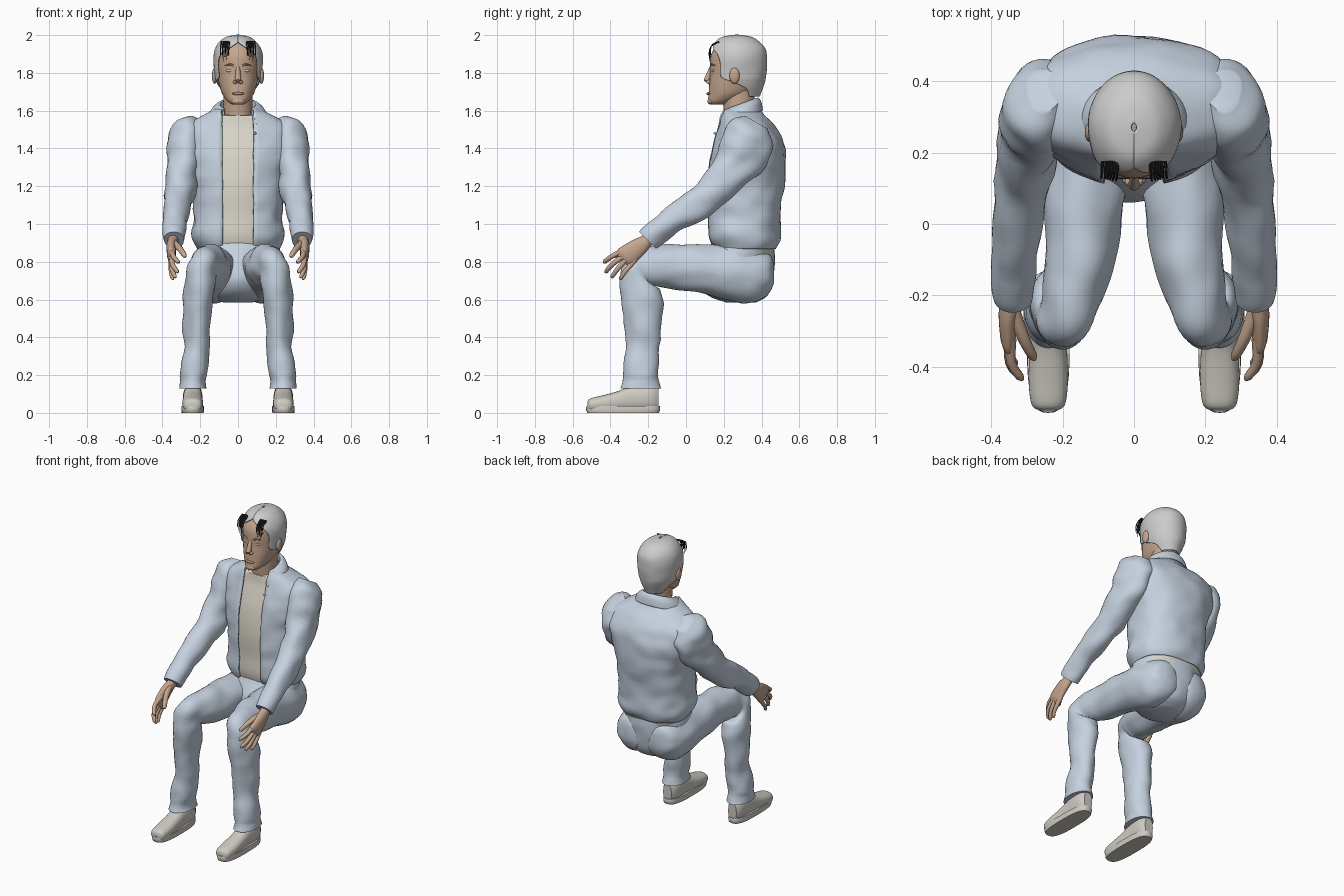
import bpy, bmesh, math
from mathutils import Vector, noise

def material(name, rgb):
    m = bpy.data.materials.new(name)
    m.diffuse_color = (*rgb, 1)
    return m

DENIM = material("denim", (0.56, 0.64, 0.74))
SKIN = material("skin", (0.56, 0.38, 0.27))
CREAM = material("cream", (0.72, 0.68, 0.59))
LEATHER = material("leather", (0.62, 0.60, 0.54))
BLACK = material("black", (0.02, 0.02, 0.02))
HAIR = material("hair", (0.62, 0.62, 0.62))

def finish(name, bm, mat, mirror=False, thick=0):
    bmesh.ops.recalc_face_normals(bm, faces=bm.faces)
    me = bpy.data.meshes.new(name)
    bm.to_mesh(me)
    bm.free()
    ob = bpy.data.objects.new(name, me)
    bpy.context.collection.objects.link(ob)
    me.materials.append(mat)
    bpy.ops.object.select_all(action='DESELECT')
    ob.select_set(True)
    bpy.context.view_layer.objects.active = ob
    bpy.ops.object.shade_smooth_by_angle(angle=0.9)
    if thick:
        s = ob.modifiers.new("thickness", 'SOLIDIFY')
        s.thickness, s.offset = thick, 0
    if mirror:
        ob.modifiers.new("mirror", 'MIRROR')
    return ob

def skin(bm, rings, closed=True):
    rows = [[bm.verts.new(p) for p in r] for r in rings]
    n = len(rows[0])
    for a, b in zip(rows, rows[1:]):
        for i in range(n if closed else n - 1):
            j = (i + 1) % n
            bm.faces.new((a[i], a[j], b[j], b[i]))
    if closed:
        bm.faces.new(rows[0])
        bm.faces.new(rows[-1])

def spline(keys, steps):
    out = []
    for i in range(len(keys) - 1):
        k = [keys[max(0, min(len(keys) - 1, i + d))] for d in (-1, 0, 1, 2)]
        for s in range(steps):
            t = s / steps
            out.append([0.5 * (2*b + (c-a)*t + (2*a-5*b+4*c-d)*t*t + (3*b-a-3*c+d)*t**3)
                        for a, b, c, d in zip(*k)])
    return out + [list(keys[-1])]

def loft(name, keys, mat, n=36, steps=5, p=1.0, wrinkle=0, gap=False, mirror=False, thick=0):
    """Key: x, y, z, half width, half depth, tilt in degrees[, opening half angle]."""
    rings = []
    for k in spline(keys, steps):
        c, ang = Vector(k[:3]), math.radians(k[5])
        v = Vector((0, math.cos(ang), math.sin(ang)))
        g = math.radians(max(0, k[6])) if gap else 0
        ring = []
        for i in range(n):
            t = -math.pi/2 + g + (2*math.pi - 2*g) * i / (n - 1 if gap else n)
            co, si = math.cos(t), math.sin(t)
            off = Vector((k[3] * math.copysign(abs(co)**p, co), 0, 0)) + v * (k[4] * math.copysign(abs(si)**p, si))
            pt = c + off
            if wrinkle:
                pt += off.normalized() * wrinkle * noise.noise(Vector((pt.x*9, pt.y*9, pt.z*13)))
            ring.append(pt)
        rings.append(ring)
    bm = bmesh.new()
    skin(bm, rings, not gap)
    return finish(name, bm, mat, mirror, thick)

def tubes(name, paths, mat, n=10, mirror=True):
    """Each path is (points, start radius, end radius), with a rounded tip."""
    bm = bmesh.new()
    for pts, r0, r1 in paths:
        c = [Vector(q) for q in spline(pts, 4)]
        m, rings = len(c) - 1, []
        for i, q in enumerate(c):
            d = (c[min(m, i+1)] - c[max(0, i-1)]).to_track_quat('Z', 'Y')
            r = (r0 + (r1 - r0) * i / m) * (0.45 if i == m else 1)
            rings.append([q + d @ Vector((r*math.cos(a), r*math.sin(a), 0))
                          for a in (2*math.pi*j/n for j in range(n))])
        skin(bm, rings)
    return finish(name, bm, mat, mirror)

def ball(name, loc, size, mat, mirror=False):
    bm = bmesh.new()
    bmesh.ops.create_uvsphere(bm, u_segments=16, v_segments=10, radius=1)
    for v in bm.verts:
        v.co = Vector(a*b for a, b in zip(v.co, size)) + Vector(loc)
    return finish(name, bm, mat, mirror)

# Torso: open jacket over a shirt
torso = [(0.87, .31, .212, .162), (0.93, .305, .238, .188), (1.05, .305, .23, .188),
         (1.2, .312, .24, .2), (1.35, .326, .275, .197), (1.45, .33, .29, .175),
         (1.52, .32, .262, .145), (1.57, .295, .19, .113), (1.605, .285, .115, .1)]
P = 0.85
def opening(a):
    return math.degrees(math.asin((0.082 / a) ** (1 / P)))
loft("jacket", [(0, y, z, a, b, 0, opening(a)) for z, y, a, b in torso], DENIM,
     n=60, p=P, wrinkle=.012, gap=True, thick=.01)
loft("shirt", [(0, y, z - (.04 if z < .9 else 0), a - .014, b - .012, 0) for z, y, a, b in torso[:-1]]
     + [(0, .285, 1.59, .085, .09, 12)], CREAM, p=P)
loft("collar", [(0, .285, 1.575, .1, .105, 18, 46), (0, .283, 1.63, .097, .1, 20, 50),
                (0, .28, 1.605, .135, .122, 20, 40), (0, .28, 1.56, .155, .13, 18, 36)],
     DENIM, gap=True, thick=.008)
for z in (1.48, 1.32, 1.16, 1.0):
    ball("button", (.09, .137 if z < 1.3 else .152, z), (.007, .007, .007), LEATHER)

# Sleeves
loft("sleeve", [(.25, .37, 1.54, .05, .07, -30), (.265, .355, 1.49, .088, .122, -33),
                (.275, .31, 1.40, .093, .14, -37), (.29, .24, 1.28, .085, .112, -40),
                (.31, .12, 1.15, .078, .09, -48), (.33, -.03, 1.05, .068, .077, -52),
                (.333, -.15, .96, .06, .066, -48), (.333, -.205, .915, .052, .06, -45)],
     DENIM, wrinkle=.016, mirror=True)

# Hands
loft("palm", [(.338, -.17, .94, .03, .035, -45), (.345, -.21, .91, .028, .036, -45),
              (.352, -.25, .88, .027, .048, -45), (.352, -.315, .83, .022, .057, -45),
              (.347, -.338, .808, .012, .045, -45)], SKIN, n=20, mirror=True)
tubes("fingers", [
    ([(.345, -.32, .865), (.343, -.39, .83), (.312, -.437, .795)], .016, .011),
    ([(.35, -.31, .845), (.347, -.39, .787), (.317, -.427, .742)], .016, .011),
    ([(.352, -.30, .83), (.35, -.362, .762), (.33, -.395, .715)], .016, .010),
    ([(.352, -.27, .81), (.354, -.325, .745), (.343, -.35, .705)], .015, .009),
    ([(.34, -.24, .90), (.307, -.325, .868), (.278, -.38, .825)], .021, .012)], SKIN)

# Trousers
loft("trouser_seat", [(0, .29, .585, .08, .08, 0), (0, .275, .62, .16, .155, 0),
                      (0, .26, .7, .205, .2, 0), (0, .275, .8, .225, .195, 0),
                      (0, .3, .9, .215, .168, 0)], DENIM, wrinkle=.008)
loft("trouser_leg", [(.10, .465, .74, .04, .05, 90), (.11, .43, .735, .10, .11, 90),
                     (.12, .30, .735, .128, .155, 90), (.135, .1, .762, .115, .13, 90),
                     (.152, -.1, .775, .1, .112, 90), (.172, -.2, .775, .09, .102, 97),
                     (.193, -.25, .752, .086, .107, 132), (.208, -.24, .67, .083, .11, 168),
                     (.213, -.23, .55, .078, .106, 180), (.22, -.23, .35, .068, .09, 180),
                     (.233, -.237, .22, .074, .094, 180), (.235, -.24, .17, .068, .094, 180),
                     (.236, -.24, .13, .072, .106, 180)],
     DENIM, wrinkle=.014, mirror=True)

# Shoes
loft("shoe_sole", [(.24, -.333, 0, .058, .19, 0), (.24, -.333, .018, .06, .196, 0),
                   (.24, -.333, .036, .059, .194, 0)], LEATHER, p=.7, mirror=True)
loft("shoe_upper", [(.24, -.522, .04, .025, .02, 90), (.24, -.505, .042, .047, .035, 90),
                    (.24, -.44, .05, .055, .043, 90), (.24, -.36, .06, .053, .055, 90),
                    (.24, -.29, .075, .051, .068, 90), (.24, -.19, .08, .05, .072, 90),
                    (.24, -.145, .075, .03, .06, 90)], LEATHER, p=.85, mirror=True)

# Head and neck
loft("neck", [(0, .30, 1.5, .1, .1, 0), (0, .29, 1.57, .082, .088, 10),
              (0, .28, 1.64, .076, .084, 10), (0, .275, 1.74, .078, .09, 0)], SKIN)
skull = [(1.632, .13, .2, .03), (1.65, .117, .26, .056), (1.69, .12, .34, .084),
         (1.74, .123, .38, .1), (1.79, .127, .405, .109), (1.85, .127, .415, .114),
         (1.9, .134, .413, .112), (1.95, .165, .385, .092), (1.98, .205, .33, .05)]
loft("head", [(0, (f+b)/2, z, a, (b-f)/2, 0) for z, f, b, a in skull], SKIN, p=.95)
hair = [(1.675, .13, .39, .075, 125), (1.72, .12, .405, .1, 112), (1.755, .115, .415, .114, 80),
        (1.78, .115, .42, .12, 58), (1.85, .115, .427, .127, 55), (1.9, .121, .424, .125, 45),
        (1.935, .138, .412, .114, 20), (1.965, .16, .385, .093, 0), (1.988, .195, .345, .06, 0),
        (1.999, .26, .28, .006, 0)]
loft("hair", [(0, (f+b)/2, z, a, (b-f)/2, 0, g) for z, f, b, a, g in hair], HAIR,
     n=64, wrinkle=.004, gap=True, thick=.006)
tubes("fringe", [([(x, .175, 1.965), (x + .003, .133, 1.94), (x + .006, .118 + .25*(x - .04), z)], .005, .002)
                 for x, z in ((.045, 1.89), (.054, 1.87), (.062, 1.885), (.07, 1.86), (.078, 1.875), (.088, 1.89))],
      BLACK, n=6)

# Face
tubes("nose", [([(0, .135, 1.83), (0, .12, 1.79), (0, .107, 1.752)], .01, .018)], SKIN, mirror=False)
ball("nostril", (.014, .12, 1.752), (.012, .014, .01), SKIN, True)
ball("lips", (0, .122, 1.69), (.033, .014, .008), material("lips", (.48, .27, .21)))
ball("chin", (0, .132, 1.65), (.035, .018, .018), SKIN)
ball("eye", (.043, .143, 1.812), (.02, .01, .008), HAIR, True)
tubes("brow", [([(.02, .132, 1.838), (.045, .137, 1.845), (.075, .163, 1.836)], .006, .003)],
      material("brow", (.3, .22, .17)))
loft("ear", [(.112, .25, 1.785, .01, .022, 0), (.124, .258, 1.785, .012, .03, 0)], SKIN, n=12).hide_render = True
bpy.data.objects.remove(bpy.data.objects["ear"])
ball("ear", (.124, .257, 1.785), (.014, .027, .043), SKIN, True)
